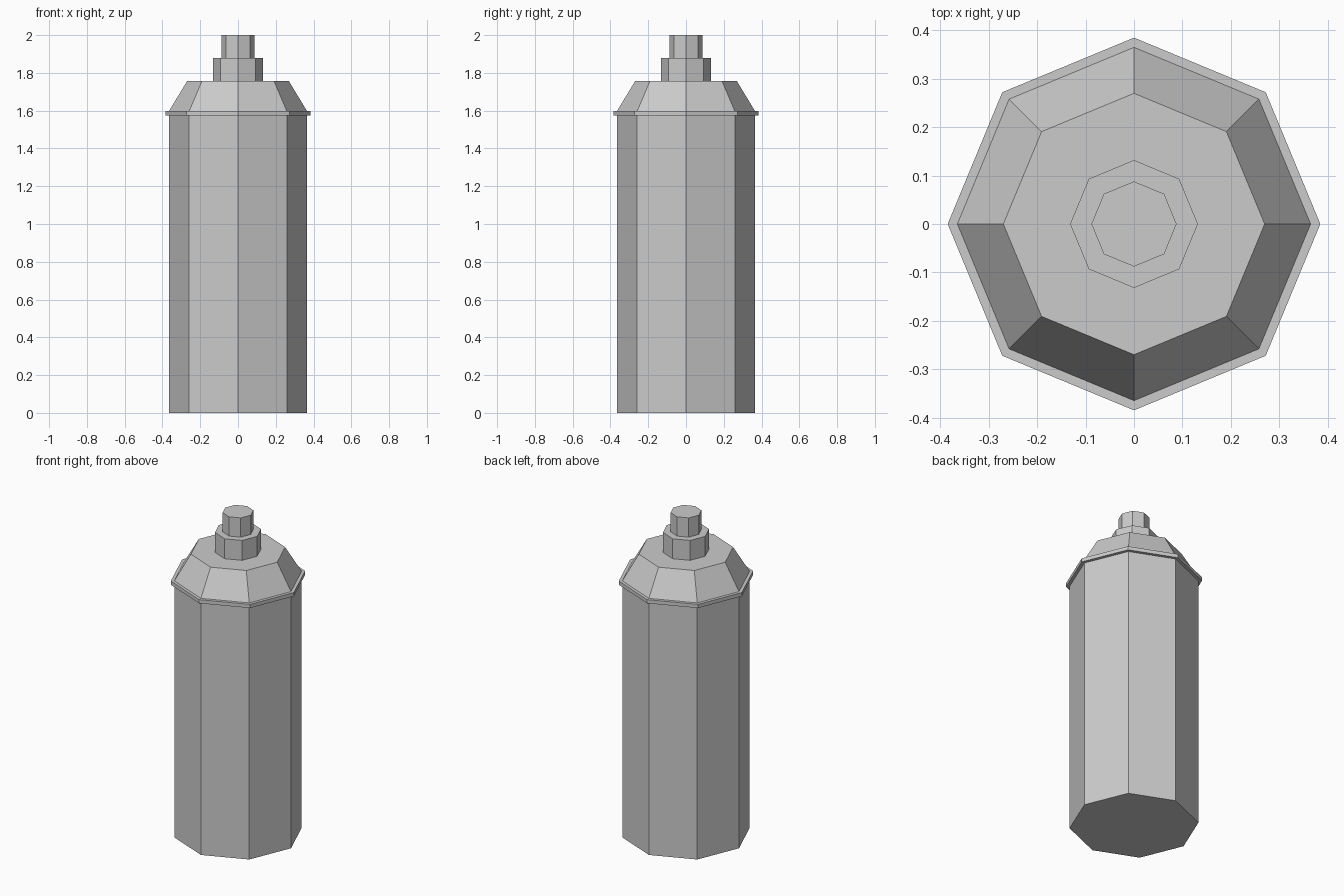
import bpy, bmesh
from math import cos, sin, tau

if "Cube" in bpy.data.objects:
    bpy.data.objects.remove(bpy.data.objects["Cube"])

SIDES = 8


def lathe(name, profile):
    """Revolve (radius, z) points into an eight-sided shell; radius 0 closes the end."""
    bm = bmesh.new()
    rings = [[bm.verts.new((r * cos(tau * i / SIDES), r * sin(tau * i / SIDES), z))
              for i in range(SIDES)] for r, z in profile if r > 0]
    for low, high in zip(rings, rings[1:]):
        for i in range(SIDES):
            j = (i + 1) % SIDES
            bm.faces.new((low[i], low[j], high[j], high[i]))
    if profile[0][0] == 0:
        bm.faces.new(rings[0][::-1])
    if profile[-1][0] == 0:
        bm.faces.new(rings[-1])
    mesh = bpy.data.meshes.new(name)
    bm.to_mesh(mesh)
    bm.free()
    obj = bpy.data.objects.new(name, mesh)
    bpy.context.collection.objects.link(obj)
    return obj


# Straight can wall with closed bottom
lathe("can_body", [(0, 0), (0.365, 0), (0.365, 1.575)])
# Thin crimped rim around the top of the can
lathe("rim", [(0.365, 1.575), (0.385, 1.575), (0.385, 1.598), (0.365, 1.598)])
# Sloping shoulder and its flat top, up to the collar
lathe("shoulder", [(0.365, 1.598), (0.27, 1.756), (0.132, 1.756)])
# Valve collar
lathe("valve_collar", [(0.132, 1.756), (0.132, 1.88), (0.088, 1.88)])
# Spray button
lathe("spray_button", [(0.088, 1.88), (0.088, 2.0), (0, 2.0)])
